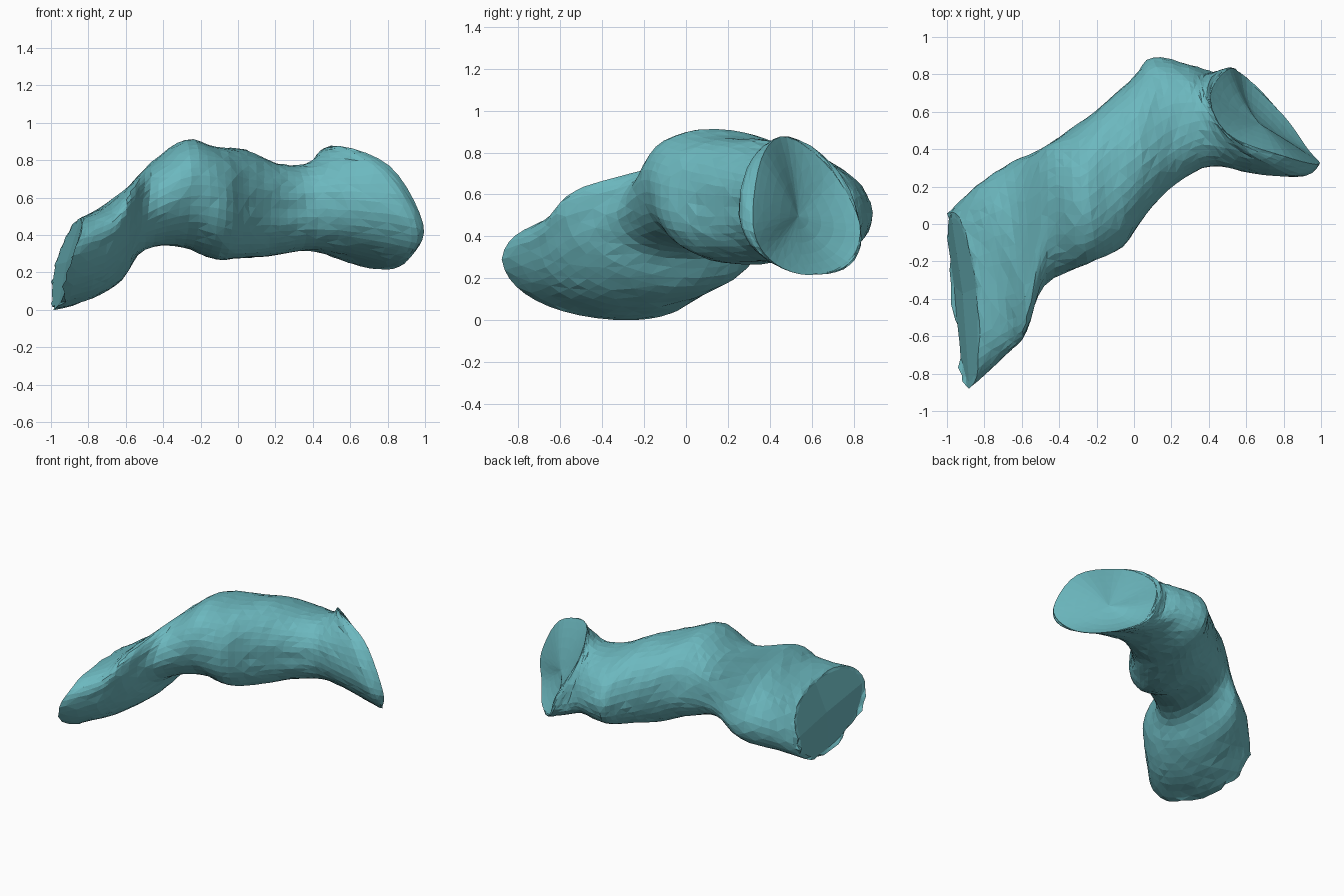
import bpy, bmesh, math, random
from mathutils import Vector

if "Cube" in bpy.data.objects:
    bpy.data.objects.remove(bpy.data.objects["Cube"])

random.seed(4)
SIDES, STEPS = 40, 4

# Cross-sections along the bent tube: front, top, back, bottom points
SECTIONS = [
    ((-.88, -.88, .30), (-.84, -.34, .50), (-.98, .06, .25), (-.965, -.33, .01)),
    ((-.70, -.70, .36), (-.70, -.30, .57), (-.84, .20, .34), (-.78, -.22, .07)),
    ((-.58, -.56, .46), (-.59, -.24, .665), (-.65, .32, .42), (-.62, -.05, .17)),
    ((-.48, -.33, .53), (-.46, .12, .80), (-.48, .41, .55), (-.50, .08, .335)),
    ((-.25, -.21, .62), (-.28, .12, .92), (-.30, .53, .62), (-.30, .20, .345)),
    ((-.06, -.12, .60), (-.12, .25, .88), (-.13, .67, .58), (-.12, .25, .28)),
    ((.06, .05, .56), (.04, .38, .865), (.00, .79, .54), (.05, .40, .29)),
    ((.22, .22, .55), (.20, .50, .795), (.10, .89, .52), (.18, .52, .30)),
    ((.42, .31, .55), (.33, .55, .785), (.30, .85, .52), (.38, .58, .33)),
    ((.65, .27, .54), (.41, .55, .82), (.41, .81, .47), (.56, .60, .30)),
    ((.87, .22, .52), (.46, .52, .875), (.47, .83, .44), (.74, .59, .255)),
]
# Rim of the right end, every 45 degrees in the same order
RIM = [(.99, .32, .47), (.81, .36, .78), (.50, .48, .885), (.41, .69, .73),
       (.51, .83, .47), (.60, .77, .29), (.80, .58, .225), (.93, .40, .30)]


def section_ring(front, top, back, bottom, power=.88):
    """Closed, slightly squared ring of four quarters through the given points."""
    f, t, b, u = map(Vector, (front, top, back, bottom))
    c = (f + t + b + u) / 4
    ring = []
    for i in range(SIDES):
        a = 2 * math.pi * i / SIDES
        ca, sa = math.cos(a), math.sin(a)
        ring.append(c + abs(ca) ** power * ((f if ca > 0 else b) - c)
                    + abs(sa) ** power * ((t if sa > 0 else u) - c))
    return ring


def spline(p0, p1, p2, p3, t):
    return 0.5 * (2 * p1 + (p2 - p0) * t + (2 * p0 - 5 * p1 + 4 * p2 - p3) * t * t
                  + (3 * p1 - p0 - 3 * p2 + p3) * t ** 3)


# Main rings, ending in the right rim
keys = [section_ring(*s) for s in SECTIONS]
pts = [Vector(p) for p in RIM]
per = SIDES // len(pts)
rim = [spline(pts[k - 1], pts[k], pts[(k + 1) % 8], pts[(k + 2) % 8], s / per)
       for k in range(8) for s in range(per)]
keys[-1] = [p.lerp(q, .35) for p, q in zip(keys[-1], rim)]
keys.append(rim)

# Interpolate the rings smoothly along the tube
last = len(keys) - 1
rings = []
for k in range(last):
    q = [keys[max(0, min(last, k + d))] for d in (-1, 0, 1, 2)]
    for s in range(STEPS):
        rings.append([spline(q[0][i], q[1][i], q[2][i], q[3][i], s / STEPS)
                      for i in range(SIDES)])
rings.append(rim)

# Slight surface irregularity, ragged lower edge of the left end
for r in rings[1:-1]:
    for p in r:
        p += Vector([random.uniform(-.003, .003) for _ in range(3)])
for i, p in enumerate(rings[0]):
    amount = .025 if i > SIDES / 2 else .006
    p.x = max(-1, p.x + random.uniform(-amount, amount))

# Nearly flat cap on the left end
left_centre = sum(keys[0], Vector()) / SIDES
left_cap = [[left_centre + (p - left_centre) * s for p in keys[0]]
            for s in (.02, .35, .7, .93)]

# Slightly dished right end with a shallow dip low down
centre = sum(rim, Vector()) / SIDES
normal = (pts[4] - pts[0]).cross(pts[2] - pts[6]).normalized()
if normal.x < 0:
    normal = -normal
right_cap = []
for scale in (.93, .8, .62, .42, .2, .02):
    ring = []
    for i, p in enumerate(rim):
        dip = .02 * math.sin(2 * math.pi * i / SIDES + .8) * scale * (1 - scale) * 4
        ring.append(centre + (p - centre) * scale
                    - normal * (.03 * (1 - scale ** 2) - dip))
    right_cap.append(ring)
rings = left_cap + rings + right_cap

bm = bmesh.new()
rows = [[bm.verts.new(p) for p in r] for r in rings]
for j, (r0, r1) in enumerate(zip(rows, rows[1:])):
    for i in range(SIDES):
        n = (i + 1) % SIDES
        if (i + j) % 2:
            bm.faces.new((r0[i], r0[n], r1[n]))
            bm.faces.new((r0[i], r1[n], r1[i]))
        else:
            bm.faces.new((r0[i], r0[n], r1[i]))
            bm.faces.new((r0[n], r1[n], r1[i]))
bm.faces.new(rows[0])
bm.faces.new(rows[-1])
bmesh.ops.recalc_face_normals(bm, faces=bm.faces)

# Stand the model on the ground
low = min(v.co.z for v in bm.verts)
bmesh.ops.translate(bm, verts=bm.verts, vec=(0, 0, -low))

mesh = bpy.data.meshes.new("bent_tube")
bm.to_mesh(mesh)
bm.free()
tube = bpy.data.objects.new("bent_tube", mesh)
bpy.context.collection.objects.link(tube)

# Teal surface
mat = bpy.data.materials.new("teal")
mat.diffuse_color = (.15, .48, .52, 1)
mat.use_nodes = True
mat.node_tree.nodes["Principled BSDF"].inputs["Base Color"].default_value = mat.diffuse_color
mesh.materials.append(mat)
